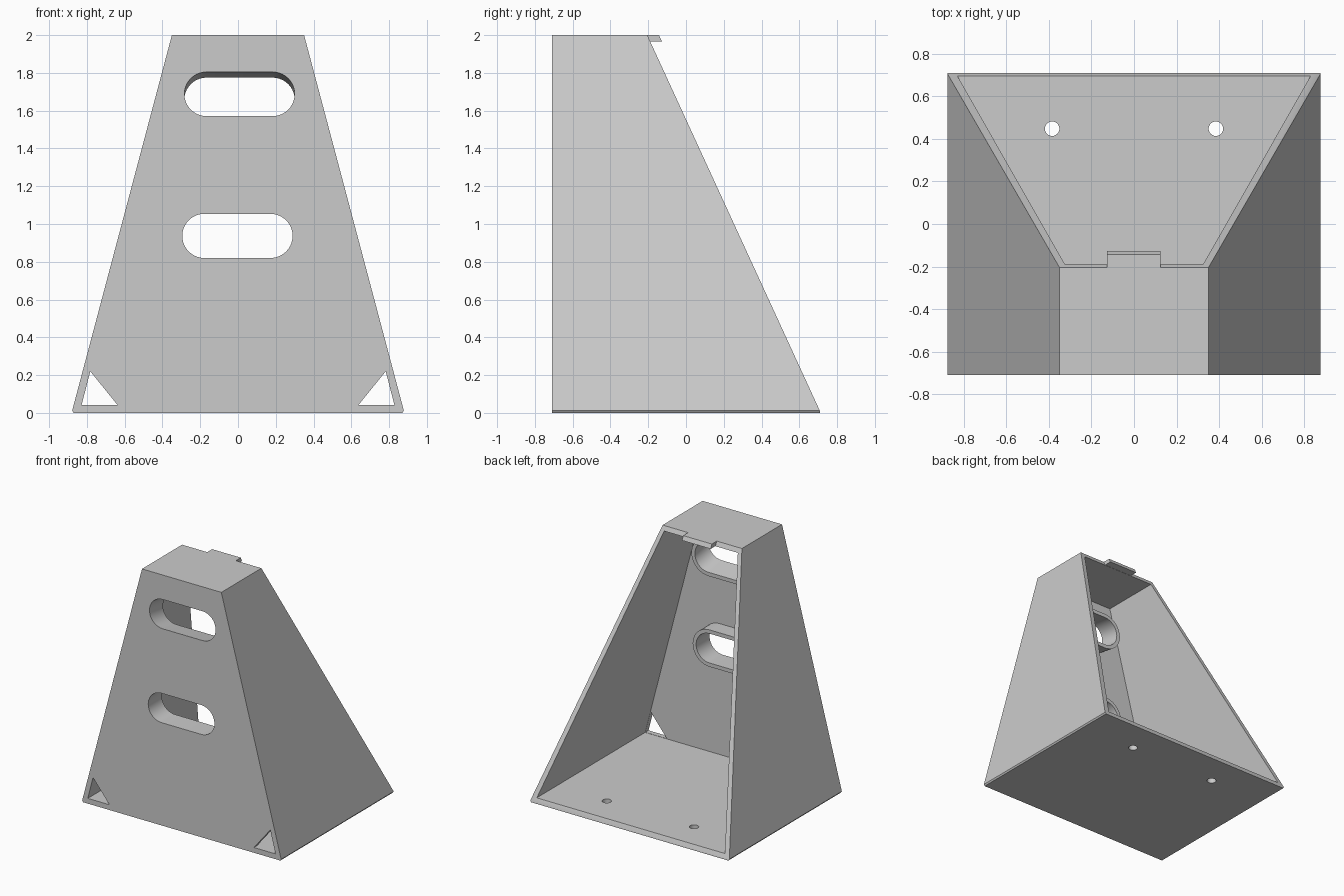
import bpy, bmesh, math
from mathutils import Vector

cube = bpy.data.objects.get("Cube")
if cube:
    bpy.data.objects.remove(cube, do_unlink=True)

grey = bpy.data.materials.new("light_grey")
grey.use_nodes = True
grey.diffuse_color = (0.6, 0.6, 0.6, 1)
grey.node_tree.nodes["Principled BSDF"].inputs["Base Color"].default_value = (0.6, 0.6, 0.6, 1)


def prism(name, points, sweep):
    """Close a 3D outline and extrude it along the sweep vector."""
    bm = bmesh.new()
    face = bm.faces.new([bm.verts.new(p) for p in points])
    ext = bmesh.ops.extrude_face_region(bm, geom=[face], use_keep_orig=True)
    verts = [v for v in ext["geom"] if isinstance(v, bmesh.types.BMVert)]
    bmesh.ops.translate(bm, verts=verts, vec=Vector(sweep))
    bmesh.ops.recalc_face_normals(bm, faces=bm.faces)
    mesh = bpy.data.meshes.new(name)
    bm.to_mesh(mesh)
    bm.free()
    mesh.materials.append(grey)
    obj = bpy.data.objects.new(name, mesh)
    bpy.context.collection.objects.link(obj)
    return obj


def along_y(name, outline, y0, y1, drop=0.0):
    return prism(name, [(x, y0, z) for x, z in outline], (0, y1 - y0, -drop))


def combine(target, tool, operation):
    """Apply a boolean and discard the tool."""
    mod = target.modifiers.new(operation, "BOOLEAN")
    mod.operation, mod.solver, mod.object = operation, "EXACT", tool
    bpy.ops.object.select_all(action="DESELECT")
    bpy.context.view_layer.objects.active = target
    target.select_set(True)
    bpy.ops.object.modifier_apply(modifier=mod.name)
    bpy.data.objects.remove(tool, do_unlink=True)


def mirrored(half):
    return half + [(-x, z) for x, z in reversed(half)]


def slot_outline(cx, cz, radius, straight=0.175, steps=20):
    """Rounded slot: two half circles joined by straight edges."""
    points = []
    for side, start in ((1, -math.pi / 2), (-1, math.pi / 2)):
        for i in range(steps + 1):
            a = start + math.pi * i / steps
            points.append((cx + side * straight + radius * math.cos(a),
                           cz + radius * math.sin(a)))
    return points


FRONT, BACK, WALL = -0.71, 0.71, 0.04

# Tapered hollow housing, open at the back
housing = along_y("housing", mirrored([(0.87, 0), (0.878, 0.012), (0.35, 2)]), FRONT, BACK)
cavity = along_y("cavity", mirrored([(0.83, 0.04), (0.325, 1.965)]), FRONT + WALL, 1)
combine(housing, cavity, "DIFFERENCE")

# Slanted back opening
slope = [(-1, -0.205, 2), (-1, 0.71, 0.008), (-1, 1.1, 0.008), (-1, 1.1, 2.2), (-1, -0.297, 2.2)]
combine(housing, prism("back_slope", slope, (2, 0, 0)), "DIFFERENCE")

# Two slots with collars inside; the upper one dips towards the back
DEPTH = 0.17
for cx, cz, drop in ((-0.003, 0.937, 0), (0.008, 1.688, 0.03)):
    collar = along_y("collar", slot_outline(cx, cz, 0.147),
                     FRONT + 0.01, FRONT + DEPTH, drop)
    combine(housing, collar, "UNION")
    cutter = along_y("slot", slot_outline(cx, cz + drop * 0.1 / DEPTH, 0.117),
                     FRONT - 0.1, FRONT + DEPTH + 0.1, drop * (DEPTH + 0.2) / DEPTH)
    combine(housing, cutter, "DIFFERENCE")

# Triangular windows in the lower front corners, screw holes in the floor
for side in (-1, 1):
    triangle = [(side * 0.828, 0.042), (side * 0.638, 0.042), (side * 0.782, 0.22)]
    combine(housing, along_y("corner_window", triangle, FRONT - 0.1, FRONT + 0.1), "DIFFERENCE")
    ring = [(side * 0.385 + 0.034 * math.cos(a), 0.448 + 0.034 * math.sin(a), -0.1)
            for a in (math.tau * i / 32 for i in range(32))]
    combine(housing, prism("screw_hole", ring, (0, 0, 0.2)), "DIFFERENCE")

# Latch tab on the top's rear edge
tab = [(-0.128, -0.25, 2), (-0.128, -0.143, 2), (-0.128, -0.128, 1.967), (-0.128, -0.25, 1.967)]
prism("latch_tab", tab, (0.253, 0, 0))

for obj in bpy.context.collection.objects:
    if obj.name in ("housing", "latch_tab"):
        obj.select_set(True)
        bpy.context.view_layer.objects.active = obj
bpy.ops.object.shade_smooth_by_angle(angle=math.radians(25))
